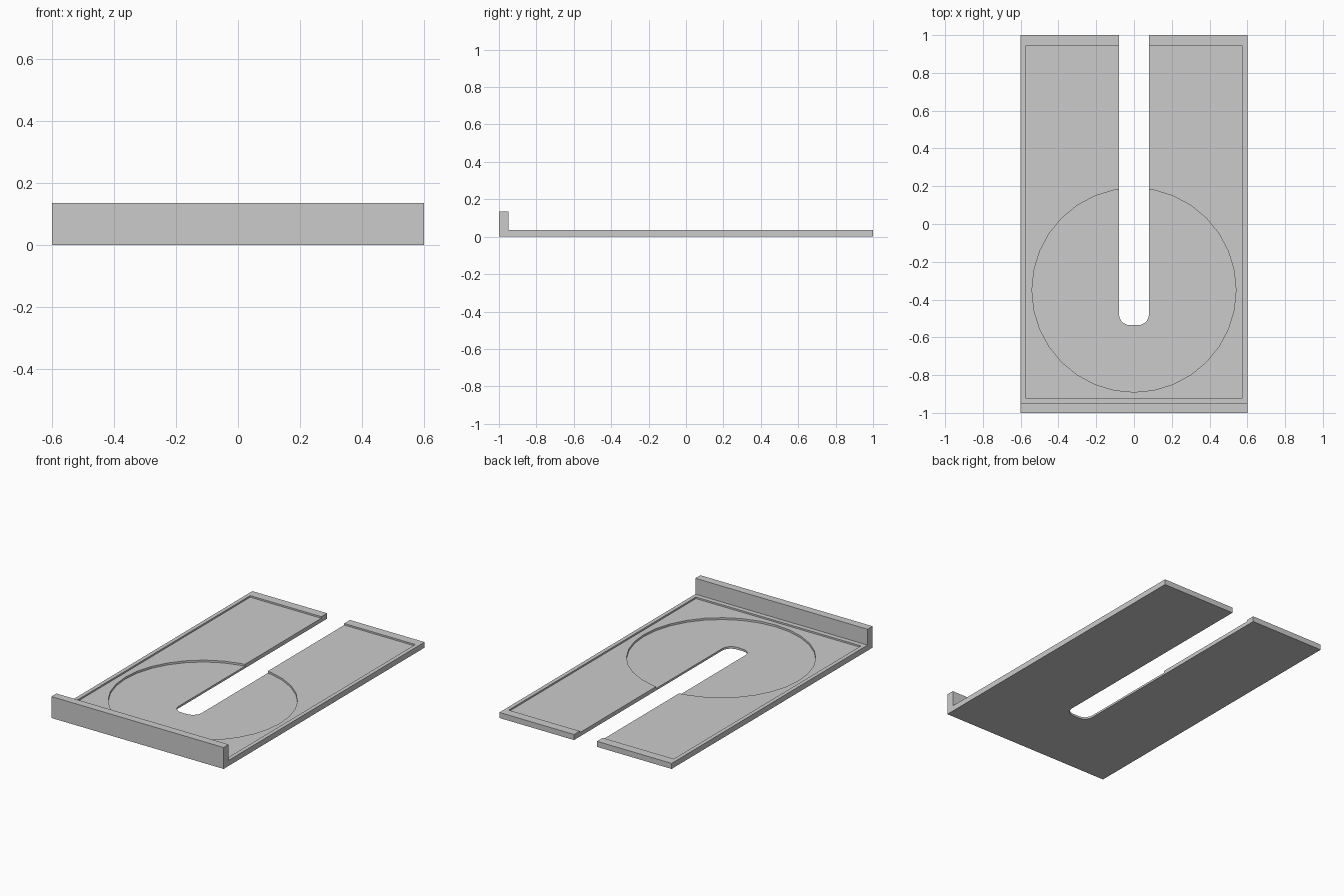
import bpy, bmesh, math

if "Cube" in bpy.data.objects:
    bpy.data.objects.remove(bpy.data.objects["Cube"])


def prism(name, pts, z0, z1):
    """Extrude a flat outline between two heights."""
    bm = bmesh.new()
    face = bm.faces.new([bm.verts.new((x, y, z0)) for x, y in pts])
    top = bmesh.ops.extrude_face_region(bm, geom=[face])["geom"]
    for v in top:
        if isinstance(v, bmesh.types.BMVert):
            v.co.z = z1
    bmesh.ops.recalc_face_normals(bm, faces=bm.faces)
    mesh = bpy.data.meshes.new(name)
    bm.to_mesh(mesh)
    bm.free()
    ob = bpy.data.objects.new(name, mesh)
    bpy.context.collection.objects.link(ob)
    return ob


def rect(x, y0, y1):
    return [(-x, y0), (x, y0), (x, y1), (-x, y1)]


def arc(cx, cy, r, a0, a1, n):
    return [(cx + r * math.cos(math.radians(a0 + (a1 - a0) * i / n)),
             cy + r * math.sin(math.radians(a0 + (a1 - a0) * i / n))) for i in range(n + 1)]


def cut(ob, cutter):
    mod = ob.modifiers.new("cut", 'BOOLEAN')
    mod.operation = 'DIFFERENCE'
    mod.solver = 'EXACT'
    mod.object = cutter
    bpy.context.view_layer.objects.active = ob
    bpy.ops.object.modifier_apply(modifier=mod.name)
    bpy.data.objects.remove(cutter)


# Tray plate with the raised stop along the front edge
tray = prism("tray", rect(0.6, -1, 1), 0, 0.135)
cut(tray, prism("stop_cutter", rect(0.7, -0.95, 1.1), 0.035, 0.2))

# Shallow rectangular recess, then the deeper round recess
cut(tray, prism("panel_cutter", rect(0.575, -0.92, 0.943), 0.025, 0.06))
cut(tray, prism("disc_cutter", arc(0, -0.35, 0.54, 0, 360, 32)[:-1], 0.013, 0.06))

# Open slot with a rounded inner end
r = 0.06
slot = [(0.08, 1.1), (-0.08, 1.1)]
slot += arc(-0.08 + r, -0.536 + r, r, 180, 270, 5)
slot += arc(0.08 - r, -0.536 + r, r, 270, 360, 5)
cut(tray, prism("slot_cutter", slot, -0.1, 0.2))
